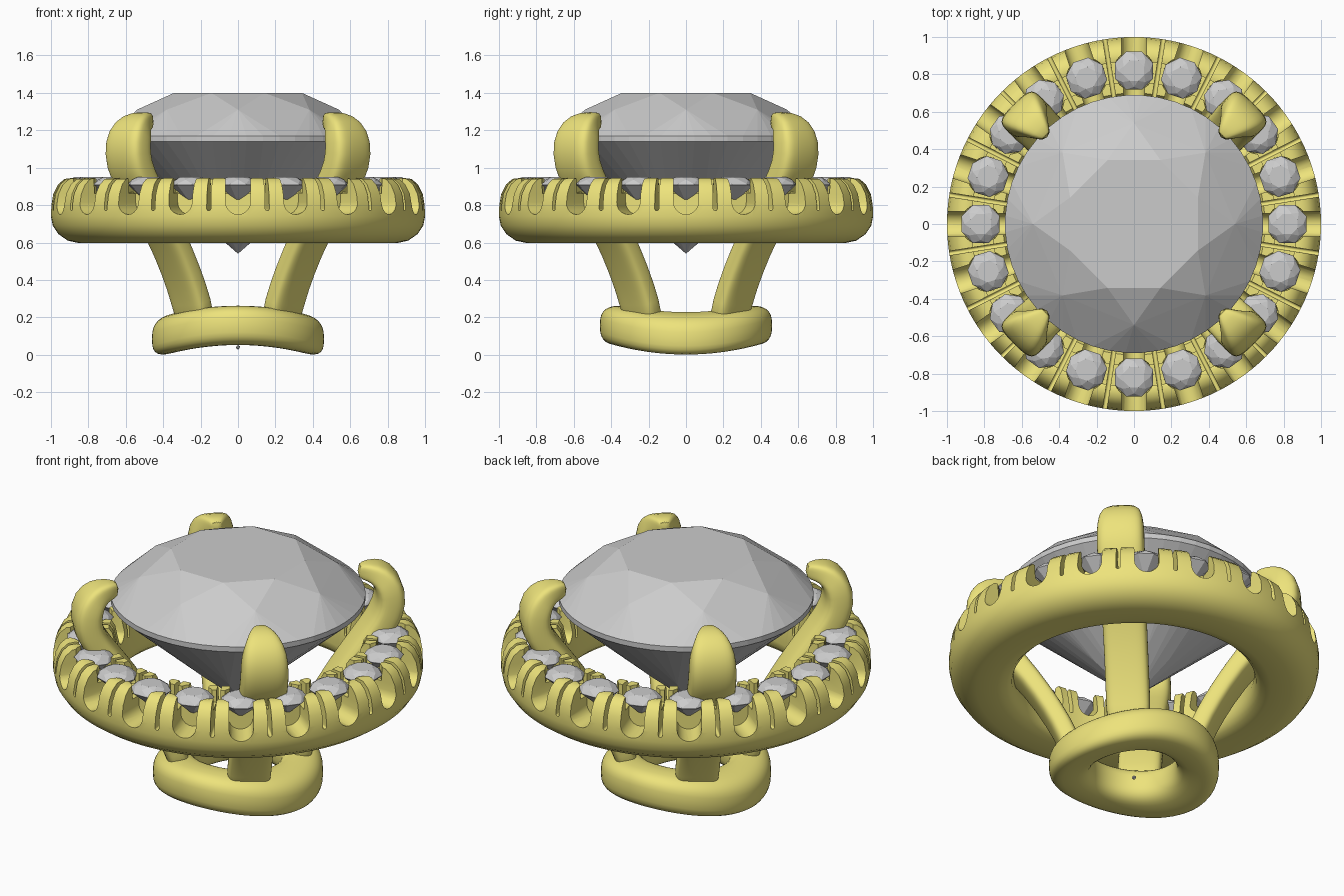
import bpy, bmesh
from math import sin, cos, pi, radians
from mathutils import Vector, Matrix

if "Cube" in bpy.data.objects:
    bpy.data.objects.remove(bpy.data.objects["Cube"])

gold = bpy.data.materials.new("gold")
gold.diffuse_color = (0.85, 0.77, 0.2, 1)
gold.use_nodes = True
gold.node_tree.nodes["Principled BSDF"].inputs["Base Color"].default_value = gold.diffuse_color


def add(name, bm, mat=None, smooth=None):
    bmesh.ops.recalc_face_normals(bm, faces=bm.faces)
    me = bpy.data.meshes.new(name)
    bm.to_mesh(me)
    bm.free()
    ob = bpy.data.objects.new(name, me)
    bpy.context.collection.objects.link(ob)
    if mat:
        me.materials.append(mat)
    if smooth:
        shade(ob, smooth)
    return ob


def shade(ob, angle):
    bpy.ops.object.select_all(action='DESELECT')
    ob.select_set(True)
    bpy.context.view_layer.objects.active = ob
    bpy.ops.object.shade_smooth_by_angle(angle=radians(angle))


def superellipse(n, a, b, p):
    pts = []
    for i in range(n):
        c, s = cos(2 * pi * i / n), sin(2 * pi * i / n)
        pts.append((a * abs(c) ** p * (1 if c > 0 else -1),
                    b * abs(s) ** p * (1 if s > 0 else -1)))
    return pts


def bridge(bm, rows, closed):
    n = len(rows[0])
    for i in range(len(rows) if closed else len(rows) - 1):
        a, b = rows[i], rows[(i + 1) % len(rows)]
        for j in range(n):
            k = (j + 1) % n
            bm.faces.new((a[j], a[k], b[k], b[j]))


def revolve(profile, seg):
    bm = bmesh.new()
    rows = [[bm.verts.new((r * cos(2 * pi * i / seg), r * sin(2 * pi * i / seg), z))
             for r, z in profile] for i in range(seg)]
    bridge(bm, rows, True)
    return bm


# Brilliant-cut stone as the convex hull of its facet corners
def stone(name, girdle, matrix):
    bm = bmesh.new()
    for n, off, r, z in ((8, .5, .37, 1.40), (8, 0, .54, 1.31), (girdle, .5, .69, 1.17),
                         (girdle, .5, .69, 1.14), (8, .5, .215, .72), (1, 0, 0, .54)):
        for i in range(n):
            a = 2 * pi * (i + off) / n
            bm.verts.new((r * cos(a), r * sin(a), z))
    bmesh.ops.convex_hull(bm, input=bm.verts)
    bmesh.ops.dissolve_limit(bm, angle_limit=radians(1), verts=bm.verts, edges=bm.edges)
    bm.transform(matrix)
    return add(name, bm)


stone("centre_stone", 48, Matrix.Identity(4))

# Small halo stones
N = 20
S = 0.16
for i in range(N):
    m = (Matrix.Rotation(2 * pi * i / N, 4, 'Z') @ Matrix.Translation((.82, 0, .95 - 1.4 * S))
         @ Matrix.Scale(S, 4))
    stone(f"halo_stone_{i + 1}", 8, m)

# Halo ring with a channel along the top
halo = add("halo_ring", revolve([
    (.65, .68), (.66, .635), (.69, .607), (.74, .597), (.85, .597), (.91, .61), (.96, .645),
    (.99, .69), (1.0, .74), (1.0, .80), (.99, .86), (.965, .91), (.93, .94), (.89, .945),
    (.87, .94), (.87, .87), (.76, .87), (.76, .94), (.70, .94), (.68, .91), (.66, .82)], 120), gold)


# Radial U-shaped prism used to scallop the walls
def u_cut(bm, angle, r0, r1, w, z):
    sec = [(-w, 1.1)] + [(w * cos(pi + pi * k / 10), z + w + w * sin(pi + pi * k / 10))
                         for k in range(11)] + [(w, 1.1)]
    rot = Matrix.Rotation(angle, 4, 'Z')
    rows = [[bm.verts.new(rot @ Vector((r, y, zz))) for y, zz in sec] for r in (r0, r1)]
    bridge(bm, rows, False)
    for row in rows:
        bm.faces.new(row)


scallops, slots, seats = bmesh.new(), bmesh.new(), bmesh.new()
for i in range(N):
    a = 2 * pi * i / N
    u_cut(scallops, a, .84, 1.1, .066, .75)
    u_cut(scallops, a, .55, .80, .055, .78)
    u_cut(slots, a + pi / N, .55, 1.1, .011, .77)
    m = Matrix.Rotation(a, 4, 'Z') @ Matrix.Translation((.82, 0, .963))
    bmesh.ops.create_cone(seats, cap_ends=True, segments=24, radius1=.105, radius2=.112,
                          depth=.2, matrix=m)
cutters = [add("cutter", b) for b in (scallops, slots, seats)]
for c in cutters:
    c.hide_render = True
    mod = halo.modifiers.new("cut", 'BOOLEAN')
    mod.object, mod.operation, mod.solver = c, 'DIFFERENCE', 'EXACT'
dg = bpy.context.evaluated_depsgraph_get()
halo.data = bpy.data.meshes.new_from_object(halo.evaluated_get(dg))
halo.modifiers.clear()
for c in cutters:
    bpy.data.objects.remove(c)
shade(halo, 35)

# Base collar, bent to sit on a finger running along y
bm = revolve([(.345 + x, .157 + z) for x, z in superellipse(28, .115, .105, .7)], 72)
for v in bm.verts:
    v.co.z -= .05 * (v.co.x / .38) ** 2
add("base_collar", bm, gold, 40)

# Four claws: radius, height, half width, half thickness along the path
path = [(.31, .14, .12, .06), (.35, .28, .12, .06), (.43, .45, .12, .06), (.55, .65, .12, .06),
        (.69, .83, .125, .07), (.80, .96, .13, .08), (.84, 1.08, .13, .082),
        (.82, 1.18, .125, .08), (.77, 1.235, .095, .066), (.71, 1.25, .06, .05),
        (.655, 1.25, .025, .042)]
for q in range(4):
    bm = bmesh.new()
    rows = []
    rot = Matrix.Rotation(pi / 4 + q * pi / 2, 4, 'Z')
    for i, (r, z, w, t) in enumerate(path):
        p0, p1 = path[max(i - 1, 0)], path[min(i + 1, len(path) - 1)]
        d = Vector((p1[0] - p0[0], 0, p1[1] - p0[1])).normalized()
        nrm = Vector((d.z, 0, -d.x))
        rows.append([bm.verts.new(rot @ (Vector((r, y, z)) + nrm * x))
                     for x, y in superellipse(20, t, w, .55)])
    bridge(bm, rows, False)
    bm.faces.new(rows[0])
    bm.faces.new(rows[-1])
    claw = add(f"claw_{q + 1}", bm, gold, 50)
    sub = claw.modifiers.new("smooth", 'SUBSURF')
    sub.levels = sub.render_levels = 1

# Tiny stone inside the collar opening
bm = bmesh.new()
bmesh.ops.create_icosphere(bm, subdivisions=1, radius=.012,
                           matrix=Matrix.Translation((0, 0, .04)))
add("tiny_stone", bm)
